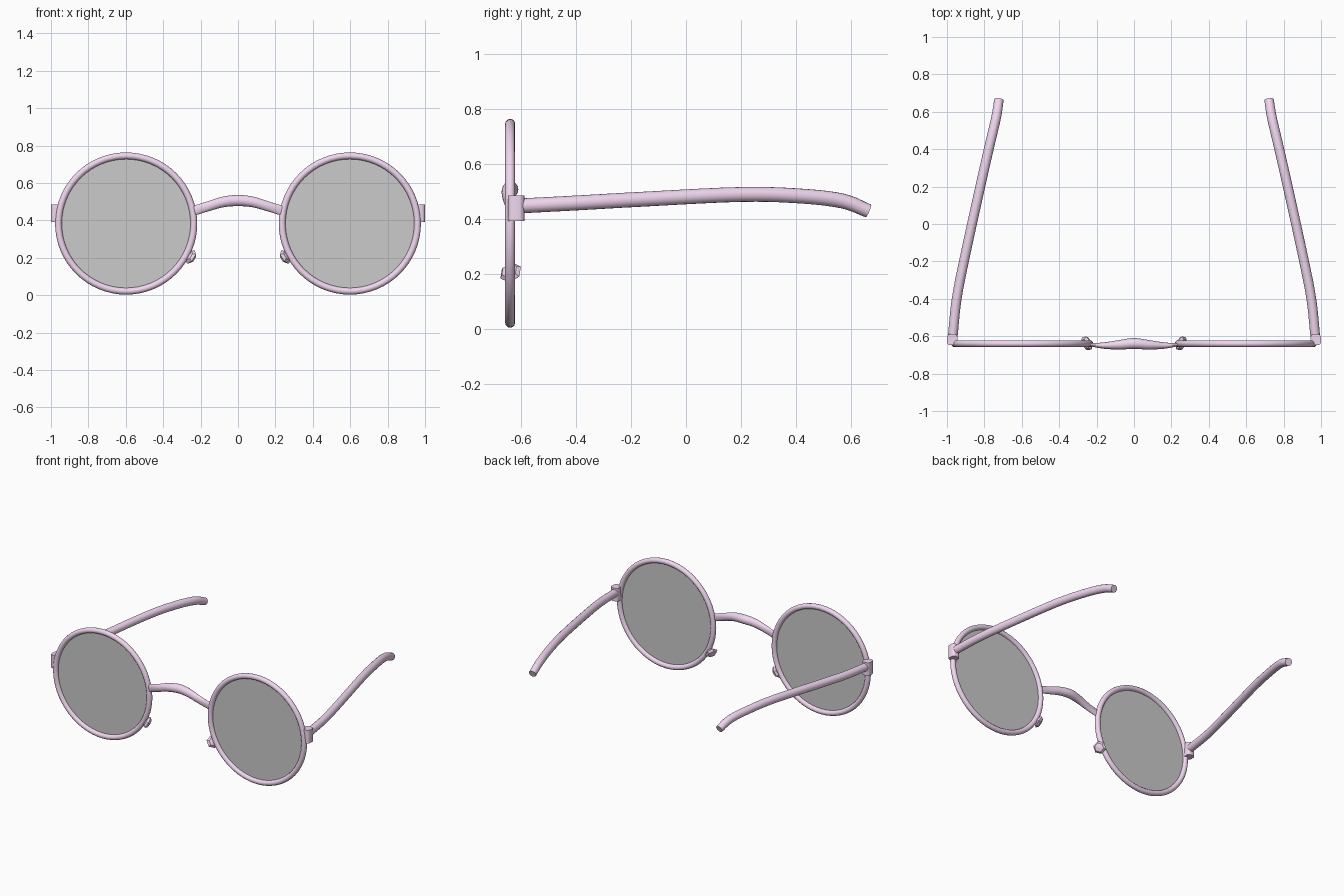
import bpy, bmesh, math
from mathutils import Vector, Matrix

if "Cube" in bpy.data.objects:
    bpy.data.objects.remove(bpy.data.objects["Cube"])


def material(name, color):
    m = bpy.data.materials.new(name)
    m.diffuse_color = color
    m.use_nodes = True
    m.node_tree.nodes["Principled BSDF"].inputs["Base Color"].default_value = m.diffuse_color
    return m


PINK = material("pink_metal", (0.88, 0.68, 0.87, 1))
GREY = material("lens_grey", (0.53, 0.53, 0.53, 0.44))


def finish(ob, name, mat, smooth=True):
    ob.name = name
    ob.data.materials.append(mat)
    if smooth:
        bpy.ops.object.select_all(action='DESELECT')
        ob.select_set(True)
        bpy.context.view_layer.objects.active = ob
        bpy.ops.object.shade_smooth_by_angle(angle=math.radians(40))
    return ob


def link(bm, name, mat, smooth=True):
    bmesh.ops.recalc_face_normals(bm, faces=bm.faces)
    me = bpy.data.meshes.new(name)
    bm.to_mesh(me)
    bm.free()
    ob = bpy.data.objects.new(name, me)
    bpy.context.collection.objects.link(ob)
    return finish(ob, name, mat, smooth)


def spline(pts, steps=5):
    """Catmull-Rom interpolation through points of any dimension."""
    pts = [Vector(p) for p in pts]
    ext = [2 * pts[0] - pts[1]] + pts + [2 * pts[-1] - pts[-2]]
    out = []
    for i in range(1, len(ext) - 2):
        a, b, c, d = ext[i - 1:i + 3]
        for k in range(steps):
            t = k / steps
            out.append(0.5 * (2 * b + (c - a) * t + (2 * a - 5 * b + 4 * c - d) * t ** 2
                              + (3 * b - a - 3 * c + d) * t ** 3))
    return out + [pts[-1]]


def sweep(name, path, radii, sides=16):
    """Elliptical tube: radii are (sideways, upward) half sizes per path point."""
    centres, sizes = spline(path), spline(radii)
    bm = bmesh.new()
    rings = []
    for i, (c, s) in enumerate(zip(centres, sizes)):
        tan = (centres[min(i + 1, len(centres) - 1)] - centres[max(i - 1, 0)]).normalized()
        side = tan.cross(Vector((0, 0, 1))).normalized()
        up = side.cross(tan)
        rings.append([bm.verts.new(c + side * s[0] * math.cos(2 * math.pi * k / sides)
                                   + up * s[1] * math.sin(2 * math.pi * k / sides))
                      for k in range(sides)])
    for r0, r1 in zip(rings, rings[1:]):
        for k in range(sides):
            n = (k + 1) % sides
            bm.faces.new((r0[k], r0[n], r1[n], r1[k]))
    bm.faces.new(rings[0])
    bm.faces.new(rings[-1])
    return link(bm, name, PINK)


# Bridge: arched bar, flattened where it meets the rims
half = [(0.08, -0.646, 0.498), (0.16, -0.650, 0.475), (0.235, -0.646, 0.452)]
half_r = [(0.025, 0.028), (0.017, 0.026), (0.008, 0.026)]
sweep("bridge",
      [(-x, y, z) for x, y, z in reversed(half)] + [(0, -0.639, 0.506)] + half,
      half_r[::-1] + [(0.029, 0.030)] + half_r)

RIM_X, RIM_Y, RIM_Z = 0.598, -0.64, 0.383
for s, tag in ((-1, "left"), (1, "right")):
    # Rim
    bpy.ops.mesh.primitive_torus_add(location=(s * RIM_X, RIM_Y, RIM_Z),
                                     rotation=(math.pi / 2, 0, 0),
                                     major_radius=0.362, minor_radius=0.018,
                                     major_segments=64, minor_segments=12)
    finish(bpy.context.object, tag + "_rim", PINK)

    # Lens
    bpy.ops.mesh.primitive_circle_add(vertices=64, radius=0.358, fill_type='NGON',
                                      location=(s * RIM_X, RIM_Y, RIM_Z),
                                      rotation=(math.pi / 2, 0, 0))
    finish(bpy.context.object, tag + "_lens", GREY, False)

    # Hinge block with rounded upright edges
    bm = bmesh.new()
    bmesh.ops.create_cube(bm, size=1, matrix=Matrix.Translation((s * 0.972, -0.618, 0.438))
                          @ Matrix.Diagonal((0.056, 0.060, 0.092, 1)))
    upright = [e for e in bm.edges if abs(e.verts[0].co.z - e.verts[1].co.z) > 0.05]
    bmesh.ops.bevel(bm, geom=upright, offset=0.018, segments=3, profile=0.5, affect='EDGES')
    link(bm, tag + "_hinge", PINK)

    # Temple arm, drooping at the tip
    arm = [(0.970, -0.610, 0.446), (0.948, -0.400, 0.457), (0.903, -0.170, 0.470),
           (0.822, 0.200, 0.488), (0.772, 0.420, 0.482), (0.737, 0.570, 0.464),
           (0.722, 0.664, 0.428)]
    sweep(tag + "_temple", [(s * x, y, z) for x, y, z in arm],
          [(0.026, 0.027)] * 6 + [(0.025, 0.025)])

    # Nose pad: faceted lozenge by the inner rim, splayed outward to the back
    centre = Vector((s * 0.252, -0.638, 0.204))
    normal = Vector((s * 0.75, -0.40, 0.50)).normalized()
    along = Vector((s * 0.42, 0.85, 0.10))
    along = (along - normal * along.dot(normal)).normalized()
    across = normal.cross(along).normalized()
    basis = Matrix((along, across, normal)).transposed().to_4x4()
    bm = bmesh.new()
    bmesh.ops.create_uvsphere(bm, u_segments=6, v_segments=4, radius=1,
                              matrix=Matrix.Translation(centre) @ basis
                              @ Matrix.Diagonal((0.044, 0.042, 0.019, 1)))
    link(bm, tag + "_nose_pad", PINK, False)
